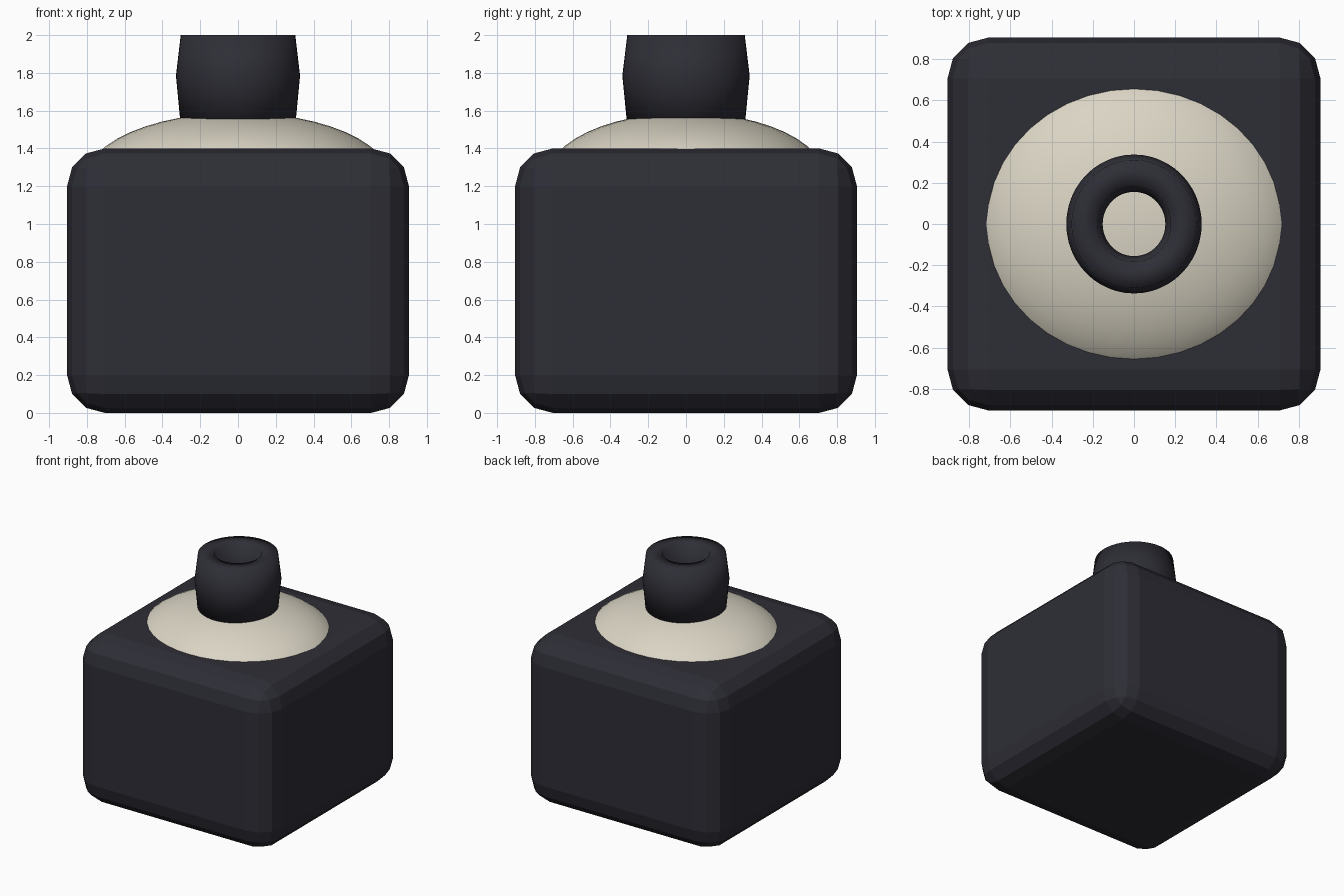
import bpy, bmesh, math

if "Cube" in bpy.data.objects:
    bpy.data.objects.remove(bpy.data.objects["Cube"])


def material(name, rgb):
    m = bpy.data.materials.new(name)
    m.diffuse_color = (*rgb, 1.0)
    m.use_nodes = True
    m.node_tree.nodes["Principled BSDF"].inputs["Base Color"].default_value = m.diffuse_color
    return m


DARK = material("dark slate", (0.027, 0.027, 0.037))
CREAM = material("warm cream", (0.70, 0.66, 0.55))


def make_object(name, bm, mat, smooth):
    bmesh.ops.recalc_face_normals(bm, faces=bm.faces)
    for f in bm.faces:
        f.smooth = smooth
    mesh = bpy.data.meshes.new(name)
    bm.to_mesh(mesh)
    bm.free()
    mesh.materials.append(mat)
    obj = bpy.data.objects.new(name, mesh)
    bpy.context.collection.objects.link(obj)
    return obj


# Body: block with three-step rounded edges
bm = bmesh.new()
bmesh.ops.create_cube(bm, size=1.0)
for v in bm.verts:
    v.co.x *= 1.81
    v.co.y *= 1.81
    v.co.z = (v.co.z + 0.5) * 1.4
bmesh.ops.bevel(bm, geom=bm.edges[:], offset=0.2, segments=3,
                profile=0.5, affect='EDGES')
make_object("body", bm, DARK, False)

# Shoulder: flattened ellipsoid sunk into the top of the body
bm = bmesh.new()
bmesh.ops.create_uvsphere(bm, u_segments=40, v_segments=24, radius=1.0)
for v in bm.verts:
    v.co.x *= 0.805
    v.co.y *= 0.74
    v.co.z = 1.239 + v.co.z * 0.35
make_object("shoulder", bm, CREAM, True)

# Neck: tall ring with a six-sided cross-section, slightly narrower in x
profile = [(0.311, 2.0), (0.337, 1.785), (0.311, 1.52),
           (0.183, 1.52), (0.156, 1.785), (0.183, 2.0)]
SIDES = 48
bm = bmesh.new()
rings = []
for i in range(SIDES):
    a = 2 * math.pi * i / SIDES
    rings.append([bm.verts.new((r * math.cos(a) * 0.975, r * math.sin(a), z))
                  for r, z in profile])
for i in range(SIDES):
    a, b = rings[i], rings[(i + 1) % SIDES]
    for j in range(len(profile)):
        k = (j + 1) % len(profile)
        bm.faces.new((a[j], b[j], b[k], a[k]))
make_object("neck", bm, DARK, True)
